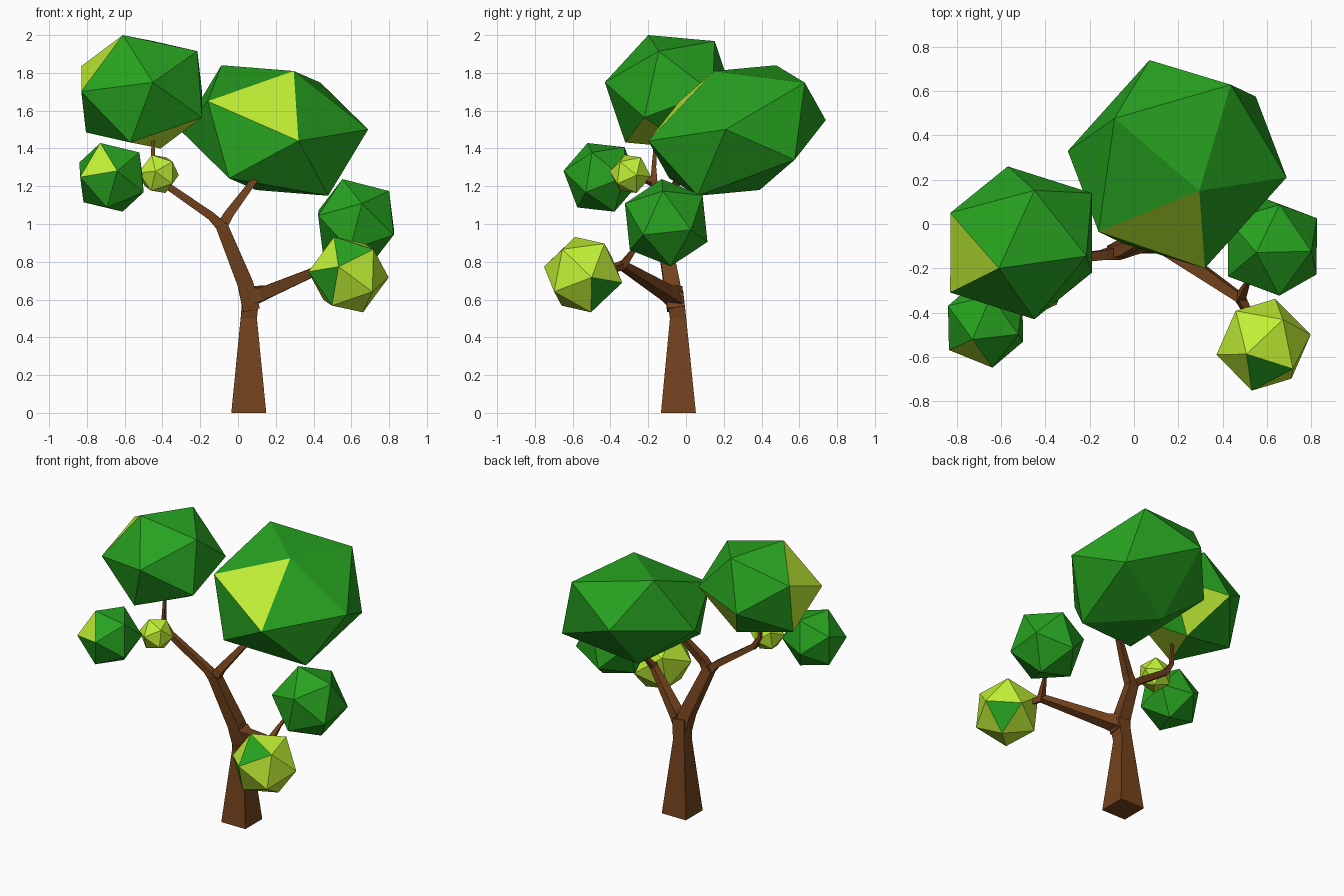
import bpy, bmesh
from mathutils import Vector, Matrix

if "Cube" in bpy.data.objects:
    bpy.data.objects.remove(bpy.data.objects["Cube"])


def material(name, rgb):
    m = bpy.data.materials.new(name)
    m.diffuse_color = (*rgb, 1)
    m.use_nodes = True
    m.node_tree.nodes["Principled BSDF"].inputs["Base Color"].default_value = m.diffuse_color
    return m


BARK = material("bark", (0.17, 0.055, 0.012))
GREEN = material("leaf_green", (0.02, 0.36, 0.014))
LIME = material("leaf_lime", (0.53, 0.87, 0.035))


def add_object(name, bm, mats):
    bmesh.ops.recalc_face_normals(bm, faces=bm.faces)
    me = bpy.data.meshes.new(name)
    bm.to_mesh(me)
    bm.free()
    for m in mats:
        me.materials.append(m)
    ob = bpy.data.objects.new(name, me)
    bpy.context.collection.objects.link(ob)


def limb(name, path):
    """Square tapered tube through (x, y, z, half_width) points."""
    bm = bmesh.new()
    pts = [Vector(p[:3]) for p in path]
    rings = []
    for i, p in enumerate(pts):
        t = (pts[min(i + 1, len(pts) - 1)] - pts[max(i - 1, 0)]).normalized()
        if p.z == 0:
            t = Vector((0, 0, 1))
        side = Vector((0, 1, 0)).cross(t).normalized()
        up = t.cross(side)
        h = path[i][3]
        rings.append([bm.verts.new(p + h * (a * side + b * up))
                      for a, b in ((-1, -1), (1, -1), (1, 1), (-1, 1))])
    for r, s in zip(rings, rings[1:]):
        for k in range(4):
            bm.faces.new((r[k], r[(k + 1) % 4], s[(k + 1) % 4], s[k]))
    bm.faces.new(rings[0])
    bm.faces.new(rings[-1])
    add_object(name, bm, [BARK])


def foliage(name, centre, corners, radius=None, base=GREEN, accent=LIME, accents=()):
    """Icosahedron fitted so one face has the given corner offsets.
    With a radius it is kept regular; accents are directions of recoloured faces."""
    bm = bmesh.new()
    bmesh.ops.create_icosphere(bm, subdivisions=1, radius=1)
    bm.faces.ensure_lookup_table()
    src = Matrix([v.co for v in bm.faces[0].verts]).transposed()
    m = Matrix(corners).transposed() @ src.inverted()
    if radius:
        m = m * (1 / abs(m.determinant()) ** (1 / 3))
        for _ in range(12):
            m = (m + m.inverted().transposed()) * 0.5
        m = m * radius
    for v in bm.verts:
        v.co = m @ v.co
    for d in accents:
        d = Vector(d).normalized()
        f = max(bm.faces, key=lambda f: f.calc_center_median().normalized().dot(d))
        f.material_index = 1
    bmesh.ops.translate(bm, verts=bm.verts, vec=centre)
    add_object(name, bm, [base, accent])


# Trunk and branches
fork = (0.075, -0.06, 0.62, 0.048)
upper = (-0.09, -0.13, 1.0, 0.032)
left = (-0.40, -0.17, 1.22, 0.018)
right = (0.48, -0.335, 0.78, 0.02)
limb("trunk", [(0.057, -0.04, 0, 0.0925), (0.057, -0.042, 0.5, 0.043),
               (0.07, -0.06, 0.64, 0.045)])
limb("main_branch", [(0.07, -0.055, 0.55, 0.045), (0.04, -0.075, 0.68, 0.042), upper])
limb("right_branch", [fork, (0.14, -0.1, 0.635, 0.035), right])
limb("upper_right_branch", [(-0.095, -0.13, 0.97, 0.03), (-0.05, -0.12, 1.05, 0.025),
                            (0.13, -0.02, 1.29, 0.014)])
limb("upper_left_branch", [(-0.08, -0.13, 0.98, 0.03), (-0.14, -0.14, 1.04, 0.022), left,
                           (-0.45, -0.17, 1.30, 0.012), (-0.45, -0.16, 1.45, 0.008)])
limb("left_twig", [left, (-0.42, -0.26, 1.25, 0.01)])
limb("right_upper_twig", [right, (0.51, -0.27, 0.87, 0.01), (0.55, -0.2, 0.95, 0.008)])
limb("right_lower_twig", [right, (0.54, -0.45, 0.75, 0.012)])

# Large crowns
foliage("crown_left", (-0.51, -0.085, 1.70),
        [(0.06, -0.345, 0.05), (-0.1, -0.115, 0.3), (0.295, -0.06, 0.215)],
        accents=[(-0.245, -0.055, 0.13), (-0.31, 0, -0.04),
                 (0.12, -0.08, -0.233), (0.12, 0.22, -0.11)])
foliage("crown_right", (0.195, 0.27, 1.495),
        [(-0.355, -0.305, 0.155), (0.1, -0.12, 0.315), (0.125, -0.47, -0.055)],
        accents=[(-0.04, -0.3, 0.14)])

# Small leaf clumps
foliage("clump_left", (-0.67, -0.45, 1.247),
        [(0.03, -0.185, 0.018), (-0.06, -0.05, 0.193), (0.155, -0.03, 0.143)], 0.204,
        accents=[(-0.068, -0.108, 0.065)])
foliage("clump_tiny", (-0.42, -0.295, 1.265),
        [(-0.015, -0.107, 0.01), (-0.02, -0.03, 0.1), (0.07, -0.05, 0.075)], 0.112, base=LIME)
foliage("clump_right", (0.625, -0.105, 1.007),
        [(0.05, -0.225, 0.085), (-0.065, 0, 0.23), (0.175, -0.02, 0.17)], 0.243)
foliage("clump_lower_right", (0.585, -0.545, 0.732),
        [(-0.065, -0.195, 0.04), (-0.065, -0.045, 0.2), (0.13, -0.09, 0.147)], 0.218,
        base=LIME, accent=GREEN,
        accents=[(0, -0.33, 0.385), (0.15, 0.12, -0.09), (-0.095, -0.13, -0.08)])
